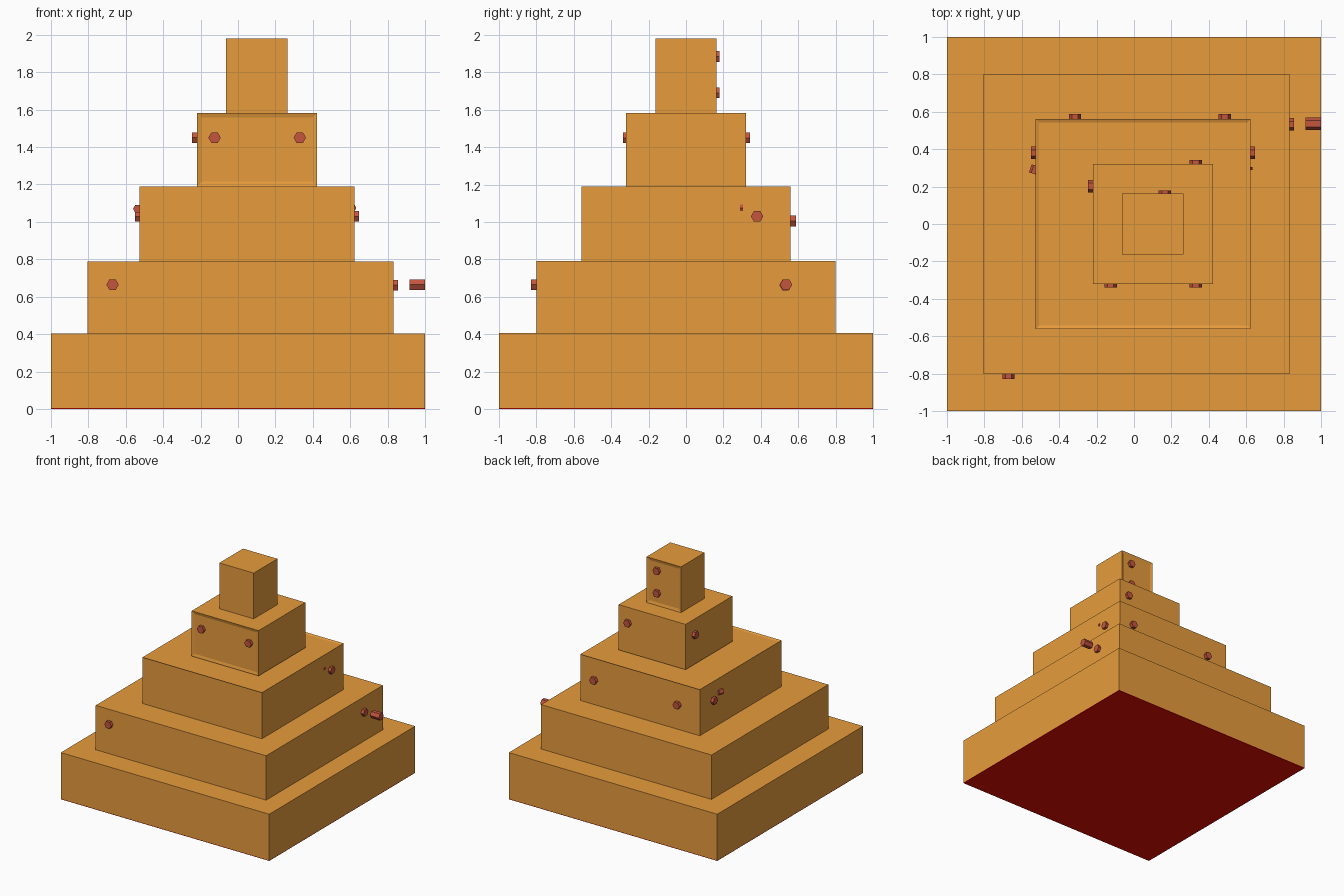
import bpy
import bmesh
from math import radians
from mathutils import Matrix, Vector

cube = bpy.data.objects.get("Cube")
if cube:
    bpy.data.objects.remove(cube, do_unlink=True)


def make_material(name, color):
    mat = bpy.data.materials.new(name)
    mat.use_nodes = True
    rgba = (*color, 1)
    mat.diffuse_color = rgba
    mat.node_tree.nodes["Principled BSDF"].inputs["Base Color"].default_value = rgba
    return mat


SAND = make_material("sandy orange", (0.80, 0.332, 0.046))
CLAY = make_material("clay red", (0.55, 0.09, 0.048))
RED = make_material("deep red", (0.78, 0.004, 0.0))


def add_object(name, bm, mat):
    mesh = bpy.data.meshes.new(name)
    bm.to_mesh(mesh)
    bm.free()
    mesh.materials.append(mat)
    obj = bpy.data.objects.new(name, mesh)
    bpy.context.collection.objects.link(obj)
    return obj


def box(name, x, y, z, mat=SAND, recessed=(), rim=0.035):
    """Box from (low, high) ranges; faces towards recessed directions get a shallow sunken panel."""
    low, high = zip(x, y, z)
    size = Vector(high) - Vector(low)
    middle = (Vector(high) + Vector(low)) / 2
    bm = bmesh.new()
    bmesh.ops.create_cube(bm, size=1, matrix=Matrix.Translation(middle) @ Matrix.Diagonal((*size, 1)))
    bm.normal_update()
    panels = [f for f in bm.faces if any(f.normal.dot(Vector(d)) > 0.9 for d in recessed)]
    if panels:
        bmesh.ops.inset_individual(bm, faces=panels, thickness=rim, depth=-0.007)
    return add_object(name, bm, mat)


def peg(name, start, axis, length, radius=0.033):
    """Six-sided peg running from start along axis, with flat top and bottom."""
    axis = Vector(axis).normalized()
    turn = axis.to_track_quat('Z', 'Y').to_matrix().to_4x4()
    bm = bmesh.new()
    bmesh.ops.create_cone(
        bm, cap_ends=True, segments=6, radius1=radius, radius2=radius, depth=length,
        matrix=Matrix.Translation(Vector(start) + axis * length / 2) @ turn @ Matrix.Rotation(radians(90), 4, 'Z'))
    return add_object(name, bm, CLAY)


# Base plate and five stacked tiers
LEFT, FRONT, BACK, UP = (1, 0, 0), (0, -1, 0), (0, 1, 0), (0, 0, 1)
box("base_plate", (-1, 1), (-1, 1), (0, 0.005), RED)
box("tier_1", (-1, 1), (-1, 1), (0.005, 0.405))
box("tier_2", (-0.805, 0.83), (-0.8, 0.8), (0.405, 0.79))
box("tier_3", (-0.525, 0.622), (-0.56, 0.56), (0.79, 1.19), recessed=[UP], rim=0.025)
box("tier_4", (-0.22, 0.422), (-0.32, 0.32), (1.19, 1.583), recessed=[FRONT])
box("tier_5", (-0.065, 0.265), (-0.163, 0.162), (1.583, 1.98), recessed=[BACK])

# Pegs on the front and back walls: x, wall y, z
FRONT_PEGS = [(-0.67, -0.8, 0.665), (-0.125, -0.31, 1.45), (0.33, -0.31, 1.45)]
BACK_PEGS = [(-0.315, 0.56, 1.005), (0.485, 0.56, 1.005), (0.33, 0.315, 1.45),
             (0.165, 0.15, 1.69), (0.165, 0.15, 1.885)]
for spots, axis, label in ((FRONT_PEGS, FRONT, "front"), (BACK_PEGS, BACK, "back")):
    for i, spot in enumerate(spots):
        peg(f"{label}_peg_{i + 1}", Vector(spot) - Vector(axis) * 0.01, axis, 0.038)

# Pegs on the side walls: wall x, y, z, side
SIDE_PEGS = [(0.83, 0.532, 0.662, 1), (0.62, 0.38, 1.03, 1),
             (-0.525, 0.38, 1.03, -1), (-0.22, 0.202, 1.45, -1)]
for i, (x, y, z, side) in enumerate(SIDE_PEGS):
    peg(f"side_peg_{i + 1}", (x - side * 0.01, y, z), (side, 0, 0), 0.035)

# Loose peg beside the second tier, and two small pegs lying against the walls
peg("loose_peg", (0.915, 0.535, 0.665), LEFT, 0.085)
peg("left_small_peg", (0.612, 0.305, 1.075), FRONT, 0.016, 0.02)
peg("right_small_peg", (-0.525, 0.312, 1.07), (-0.3, -0.95, 0), 0.045, 0.023)
